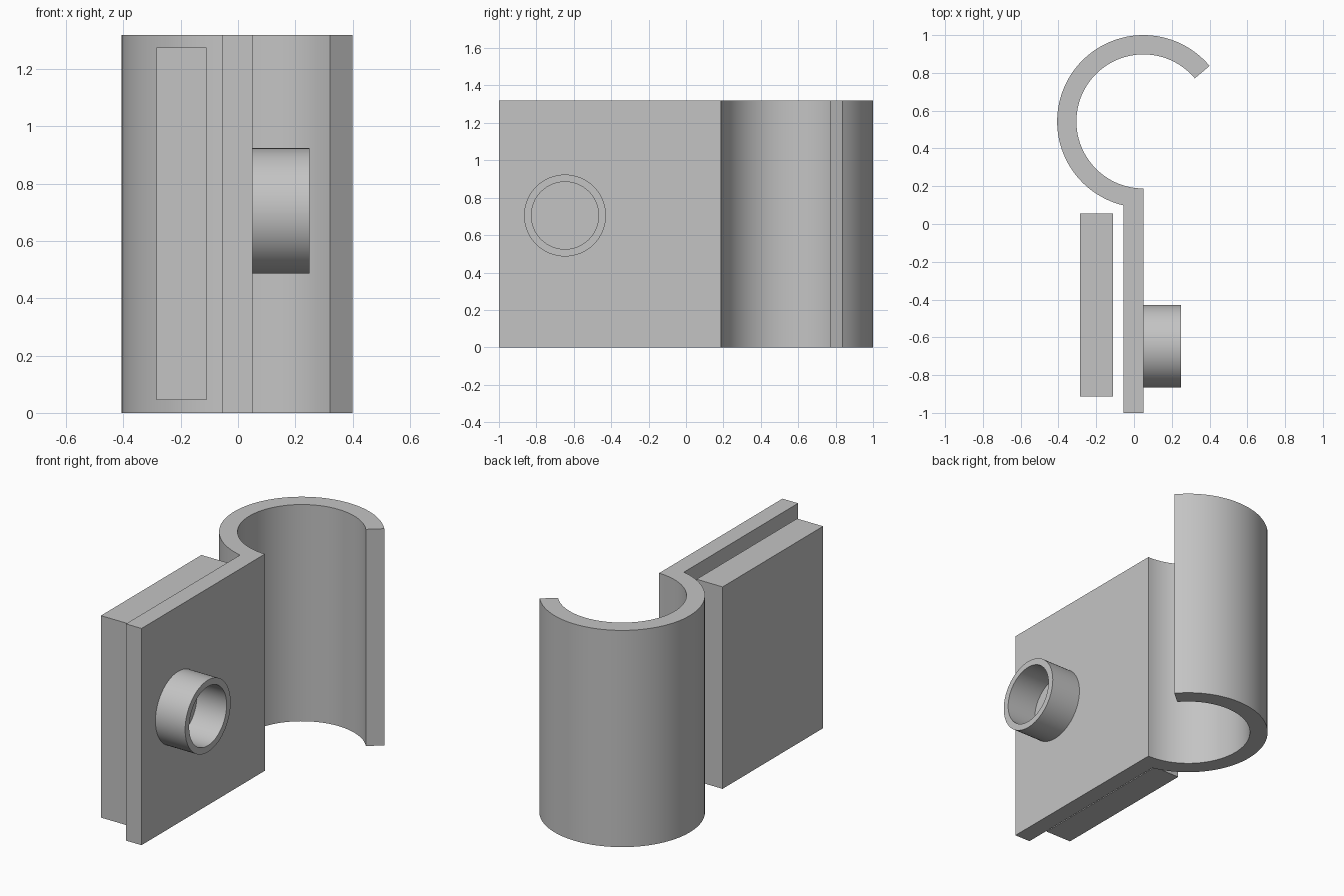
import bpy, bmesh, math
from mathutils import Matrix, Vector

if "Cube" in bpy.data.objects:
    bpy.data.objects.remove(bpy.data.objects["Cube"])

grey = bpy.data.materials.new("light_grey")
grey.diffuse_color = (0.55, 0.55, 0.55, 1)
grey.use_nodes = True
grey.node_tree.nodes["Principled BSDF"].inputs["Base Color"].default_value = grey.diffuse_color


def arc(cx, cy, r, start, end, n):
    """Points along a circular arc, angles in degrees."""
    angles = [math.radians(start + (end - start) * i / n) for i in range(n + 1)]
    return [(cx + r * math.cos(a), cy + r * math.sin(a)) for a in angles]


def finish(name, bm):
    bmesh.ops.recalc_face_normals(bm, faces=bm.faces)
    mesh = bpy.data.meshes.new(name)
    bm.to_mesh(mesh)
    bm.free()
    mesh.materials.append(grey)
    obj = bpy.data.objects.new(name, mesh)
    bpy.context.collection.objects.link(obj)
    bpy.ops.object.select_all(action='DESELECT')
    obj.select_set(True)
    bpy.context.view_layer.objects.active = obj
    bpy.ops.object.shade_smooth_by_angle(angle=math.radians(30))
    return obj


def extrude_profile(name, points, z0, z1):
    bm = bmesh.new()
    face = bm.faces.new([bm.verts.new((x, y, z0)) for x, y in points])
    new = bmesh.ops.extrude_face_region(bm, geom=[face])["geom"]
    verts = [v for v in new if isinstance(v, bmesh.types.BMVert)]
    bmesh.ops.translate(bm, verts=verts, vec=Vector((0, 0, z1 - z0)))
    return finish(name, bm)


# Back plate flowing into an open hook
CX, CY, R_OUT, R_IN = 0.05, 0.543, 0.457, 0.355
X0, X1 = -0.055, 0.05
join = 270 - math.degrees(math.asin((CX - X0) / R_OUT))
profile = arc(CX, CY, R_OUT, 40, join, 64)
profile += [(X0, -1), (X1, -1)]
profile += arc(CX, CY, R_IN, 270, 40, 64)
extrude_profile("plate_with_hook", profile, 0, 1.32)

# Separate slab beside the plate
extrude_profile("side_slab", [(-0.285, -0.912), (-0.11, -0.912),
                              (-0.11, 0.055), (-0.285, 0.055)], 0.045, 1.275)

# Hollow round boss on the plate, swept from a rectangular section
bm = bmesh.new()
section = [(0.04, 0.18), (0.25, 0.18), (0.25, 0.219), (0.04, 0.219)]
N = 64
rings = []
for i in range(N):
    turn = Matrix.Rotation(2 * math.pi * i / N, 3, 'X')
    rings.append([bm.verts.new(turn @ Vector((x, 0, r)) + Vector((0, -0.647, 0.705)))
                  for x, r in section])
for i in range(N):
    a, b = rings[i], rings[(i + 1) % N]
    for j in range(4):
        k = (j + 1) % 4
        bm.faces.new((a[j], a[k], b[k], b[j]))
finish("boss_ring", bm)
